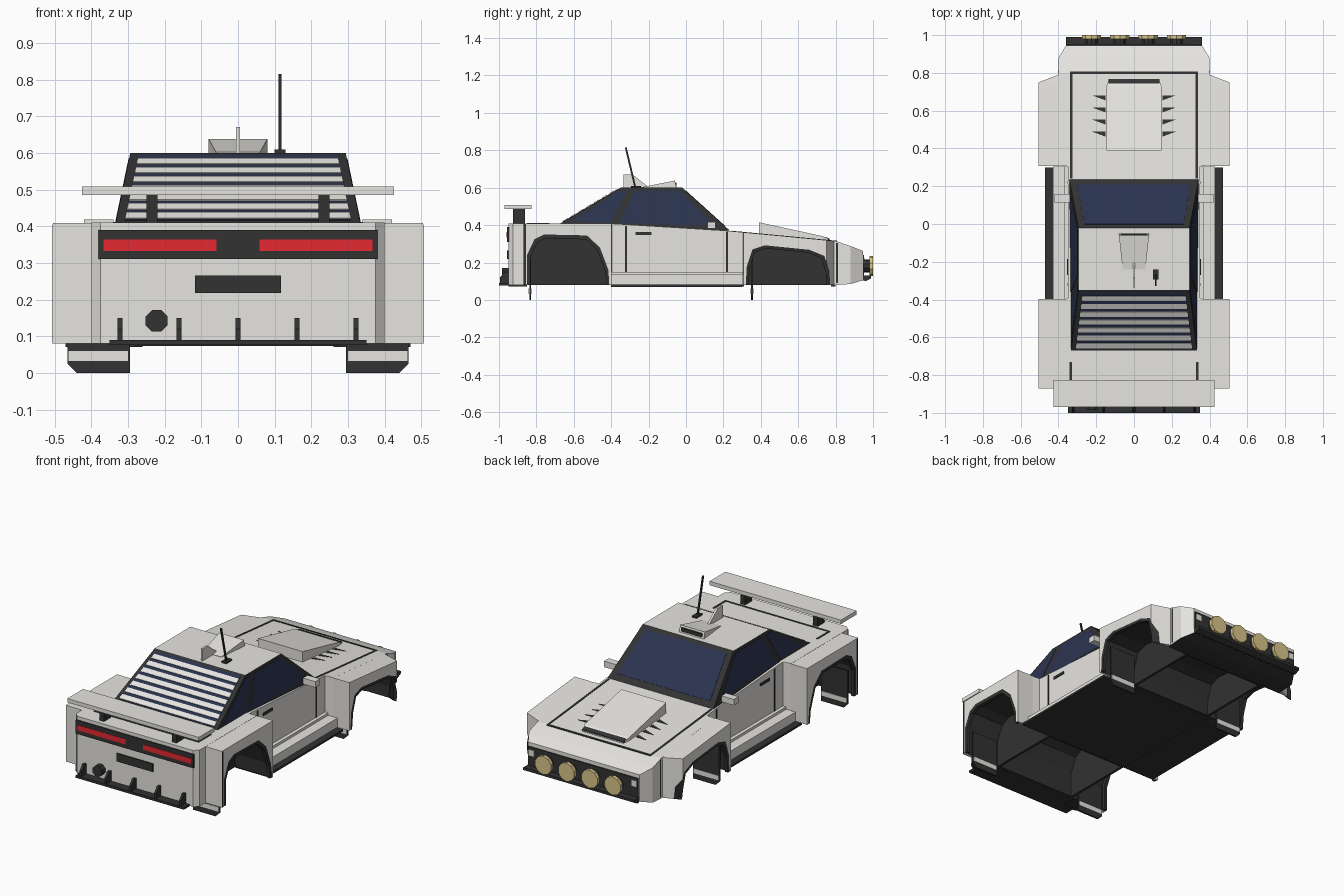
import bpy, bmesh, math
from mathutils import Vector

if "Cube" in bpy.data.objects:
    bpy.data.objects.remove(bpy.data.objects["Cube"])


def material(name, r, g, b):
    m = bpy.data.materials.new(name)
    m.diffuse_color = (r, g, b, 1)
    m.use_nodes = True
    m.node_tree.nodes["Principled BSDF"].inputs["Base Color"].default_value = m.diffuse_color
    return m


BODY = material("body_grey", 0.80, 0.785, 0.75)
BLACK = material("trim_black", 0.032, 0.032, 0.032)
GLASS = material("glass_blue", 0.024, 0.034, 0.08)
RED = material("lamp_red", 0.78, 0.022, 0.032)
TAN = material("lamp_tan", 0.70, 0.57, 0.26)


def mesh(name, verts, faces, *mats):
    bm = bmesh.new()
    vs = [bm.verts.new(v) for v in verts]
    for f in faces:
        bm.faces.new([vs[i] for i in f])
    bmesh.ops.recalc_face_normals(bm, faces=bm.faces)
    me = bpy.data.meshes.new(name)
    bm.to_mesh(me)
    bm.free()
    for m in mats:
        me.materials.append(m)
    ob = bpy.data.objects.new(name, me)
    bpy.context.collection.objects.link(ob)
    return ob


def bridge(name, a, b, *mats):
    n = len(a)
    faces = [range(n), range(n, 2 * n)]
    faces += [(i, (i + 1) % n, n + (i + 1) % n, n + i) for i in range(n)]
    return mesh(name, list(a) + list(b), faces, *mats)


def prism(name, pts, vec, *mats):
    return bridge(name, pts, [Vector(p) + Vector(vec) for p in pts], *mats)


def box(name, x0, x1, y0, y1, z0, z1, mat):
    return prism(name, [(x0, y0, z0), (x1, y0, z0), (x1, y1, z0), (x0, y1, z0)], (0, 0, z1 - z0), mat)


def loft(name, sections, *mats):
    # rectangular sections: y, x0, x1, z0, z1
    verts, faces = [], [(0, 1, 2, 3)]
    for y, x0, x1, z0, z1 in sections:
        verts += [(x0, y, z0), (x1, y, z0), (x1, y, z1), (x0, y, z1)]
    for k in range(len(sections) - 1):
        for i in range(4):
            j = (i + 1) % 4
            faces.append((4 * k + i, 4 * k + j, 4 * k + 4 + j, 4 * k + 4 + i))
    n = len(verts)
    faces.append((n - 4, n - 3, n - 2, n - 1))
    return mesh(name, verts, faces, *mats)


def disc(name, x, y0, y1, z, r, n, mat):
    pts = [(x + r * math.cos((i + .5) * math.tau / n), y0, z + r * math.sin((i + .5) * math.tau / n)) for i in range(n)]
    return prism(name, pts, (0, y1 - y0, 0), mat)


def make_cutter(name, arch, x0, x1):
    cutter = prism(name, [(x0, y, z) for y, z in arch], (x1 - x0, 0, 0), BLACK)
    cutter.hide_render = True
    cutter.hide_set(True)
    return cutter


def cut(ob, cutter):
    m = ob.modifiers.new("wheel_well", 'BOOLEAN')
    m.object = cutter
    m.solver = 'EXACT'
    m.material_mode = 'TRANSFER'


def hood_z(y):
    return 0.37 - (y - 0.22) * 0.0948


def hood_plate(name, pts):
    # thin black plate following the hood slope
    prism(name, [(x, y, hood_z(y) - .003) for x, y in pts], (0, 0, .005), BLACK)


# Main hull
hull = loft("hull", [(y, -w, w, a, b) for y, w, a, b in [
    (-.95, .375, .08, .41), (-.925, .40, .08, .41), (-.40, .40, .08, .41), (-.395, .35, .08, .408),
    (.22, .35, .08, .37), (.305, .35, .08, hood_z(.305)), (.31, .40, .08, hood_z(.31)),
    (.80, .40, .08, .315), (.88, .40, .085, .288), (.945, .36, .105, .262)]], BODY, BLACK)
for p in hull.data.polygons:
    if p.normal.z < -.5:
        p.material_index = 1

# Wheel wells, flares, arch trims and mud flaps
REAR = [(-.85, 0), (-.85, .24), (-.81, .325), (-.76, .35), (-.53, .345), (-.46, .28), (-.415, .16), (-.405, 0)]
FRONT = [(.315, 0), (.325, .18), (.355, .27), (.42, .292), (.66, .268), (.74, .235), (.765, .15), (.77, 0)]
# underside recess between the wells, leaving thin inner walls
for arch, tag in ((REAR, "rear_"), (FRONT, "front_")):
    cy = (arch[0][0] + arch[-1][0]) / 2
    cut(hull, make_cutter(tag + "axle_cutter", [(cy + (y - cy) * .97, z * .96) for y, z in arch], -.255, .255))
for s, side in ((1, "right"), (-1, "left")):
    rear = loft("rear_flare_" + side, [(y, s * .40, s * .505, .08, .409) for y in (-.87, -.397)], BODY, BLACK)
    front = loft("front_flare_" + side, [(.307, s * .40, s * .505, .08, hood_z(.31)),
                 (.75, s * .40, s * .505, .08, hood_z(.75)), (.79, s * .40, s * .402, .08, .315)], BODY, BLACK)
    for arch, flare, tag in ((REAR, rear, "rear_"), (FRONT, front, "front_")):
        cutter = make_cutter(tag + "well_cutter_" + side, arch, s * .27, s * .57)
        cut(hull, cutter)
        cut(flare, cutter)
        # arch lip: band between the arch and a smaller copy
        cy = (arch[0][0] + arch[-1][0]) / 2
        outer = [(y, max(z, .08)) for y, z in arch]
        inner = [(cy + (y - cy) * .92, .08 + (z - .08) * .92) for y, z in outer]
        lip = [(s * (.505 - max(0, y - .75) * 2.6), y, z) for y, z in outer + inner[::-1]]
        prism(tag + "arch_trim_" + side, lip, (-s * .02, 0, 0), BLACK)
    for y, top, tag in ((-.838, .22, "rear_"), (.347, .24, "front_")):
        prism(tag + "mud_flap_" + side, [(s * x, y, z) for x, z in
              [(.295, 0), (.44, 0), (.465, .025), (.465, top), (.295, top)]], (0, .01, 0), BLACK)
        xs = sorted((s * .30, s * .462))
        box(tag + "flap_band_" + side, *xs, y - .003, y + .013, .033, .06, BODY)

    # Sills, doors and mirrors
    def sbox(name, x0, x1, *rest):
        box(name + "_" + side, *sorted((s * x0, s * x1)), *rest)
    sbox("sill", .34, .43, -.40, .305, .08, .135, BODY)
    sbox("sill_upper", .34, .37, -.40, .305, .135, .15, BODY)
    sbox("sill_plate", .26, .47, -.40, .30, .07, .082, BLACK)
    sbox("door_seam_rear", .345, .353, -.325, -.315, .15, .395, BLACK)
    sbox("door_seam_front", .345, .353, .214, .224, .15, .365, BLACK)
    sbox("door_handle", .345, .355, -.27, -.185, .347, .362, BLACK)
    sbox("mirror", .34, .42, .115, .158, .383, .418, BODY)
    sbox("bumper_seam", .395, .402, .803, .813, .09, .305, BLACK)
    sbox("flare_seam", .497, .506, -.868, -.855, .08, .405, BLACK)
    # Hood and rear deck seams
    hood_plate("hood_seam_" + side, [(s * .326, .24), (s * .338, .24), (s * .338, .80), (s * .326, .80)])
    sbox("deck_seam", .329, .341, -.84, -.73, .405, .412, BLACK)
    # Hood vents
    for k in range(4):
        y = .47 + k * .064
        hood_plate("hood_vent_" + side, [(s * .152, y - .007), (s * .152, y + .019), (s * .222, y + .019)])
    # Wing struts, tail lamps, small headlamps
    sbox("wing_strut", .22, .25, -.925, -.86, .40, .49, BLACK)
    sbox("tail_lamp", .058, .367, -.959, -.95, .333, .364, RED)
    sbox("headlamp", .315, .35, .945, .955, .19, .225, BODY)
box("deck_seam_cross", -.341, .341, -.85, -.838, .405, .412, BLACK)
hood_plate("hood_seam_cross", [(-.338, .795), (.338, .795), (.338, .808), (-.338, .808)])
for y0, y1 in ((-.95, -.85), (-.40, .31), (.775, .80)):
    box("floor", -.28, .28, y0, y1, .073, .082, BLACK)


# Cabin: dark frame with light roof
def cabin_x(z):
    return .342 - (z - .37) * .21


ends = [(.235, .37), (-.02, .60), (-.35, .60), (-.67, .41)]
cabin = bridge("cabin", [(-cabin_x(z), y, z) for y, z in ends], [(cabin_x(z), y, z) for y, z in ends], BLACK, BODY)
for p in cabin.data.polygons:
    if p.normal.z > .95:
        p.material_index = 1


def slope_panel(name, low, high, t0, t1, margin, lift, mat):
    # plate lying on the front or rear slope, between two heights
    rows = [(low[0] + (high[0] - low[0]) * t, low[1] + (high[1] - low[1]) * t) for t in (t0, t1)]
    d = Vector((0, high[0] - low[0], high[1] - low[1])).normalized()
    n = Vector((0, -d.z, d.y)) if d.y > 0 else Vector((0, d.z, -d.y))
    (ya, za), (yb, zb) = rows
    xa, xb = cabin_x(za) - margin, cabin_x(zb) - margin
    pts = [Vector(p) - n * .003 for p in [(-xa, ya, za), (xa, ya, za), (xb, yb, zb), (-xb, yb, zb)]]
    prism(name, pts, n * (.003 + lift), mat)


slope_panel("windshield", ends[0], ends[1], .11, .93, .036, .002, GLASS)
slope_panel("rear_window", ends[3], ends[2], .03, .96, .024, .0015, GLASS)
for k in range(7):
    t = .045 + k * .13
    slope_panel("louver", ends[3], ends[2], t, t + .08, .024, .005, BODY)
for s in (1, -1):
    for name, pts in (("quarter_window", [(-.61, .422), (-.40, .412), (-.315, .583), (-.36, .583)]),
                      ("door_window", [(-.36, .41), (-.275, .585), (-.035, .585), (.155, .397)])):
        prism(name, [(s * (cabin_x(z) - .003), y, z) for y, z in pts], (s * .0045, 0, 0), GLASS)

# Hood scoop
loft("hood_scoop", [(.39, -.145, .145, .32, .415), (.73, -.145, .145, .30, .341),
                    (.77, -.13, .13, .30, .322)], BODY)
prism("hood_scoop_slot", [(-.135, .745, .31), (-.135, .745, .3375), (-.135, .768, .327), (-.135, .768, .31)],
      (.27, 0, 0), BLACK)

# Roof scoop, fin and antenna
bridge("roof_scoop", [(-.08, -.05, .598), (.08, -.05, .598), (.08, -.06, .638), (-.08, -.06, .638)],
       [(-.06, -.24, .598), (.06, -.24, .598), (.06, -.24, .602), (-.06, -.24, .602)], BODY)
box("roof_scoop_mouth", -.068, .068, -.06, -.05, .606, .628, BLACK)
prism("roof_fin", [(-.006, -.335, .595), (-.006, -.335, .67), (-.006, -.285, .67), (-.006, -.19, .595)],
      (.012, 0, 0), BODY)
box("antenna_base", .10, .13, -.295, -.24, .598, .609, BLACK)
prism("antenna", [(.111, -.277, .605), (.119, -.277, .605), (.119, -.267, .605), (.111, -.267, .605)],
      (0, -.05, .21), BLACK)

# Rear wing
box("wing", -.425, .425, -.97, -.825, .485, .508, BODY)

# Tail: lamp panel, plate, exhaust and diffuser
box("lamp_panel", -.38, .38, -.957, -.93, .31, .39, BLACK)
box("plate_recess", -.117, .117, -.957, -.94, .218, .265, BLACK)
disc("exhaust", -.222, -.985, -.94, .142, .032, 8, BLACK)
box("diffuser", -.35, .35, -1.0, -.94, .076, .09, BLACK)
for k in range(-2, 3):
    prism("diffuser_fin", [(k * .161 - .007, y, z) for y, z in
          [(-.94, .08), (-.995, .08), (-.995, .12), (-.97, .15), (-.94, .15)]], (.014, 0, 0), BLACK)

# Nose: grille, tray and four round lamps
box("grille", -.355, .355, .93, .952, .12, .24, BLACK)
prism("nose_tray", [(-.36, .92, .115), (-.36, .96, .10), (-.36, .99, .115), (-.36, .99, .13), (-.36, .94, .13)],
      (.72, 0, 0), BLACK)
for x in (-.225, -.075, .075, .225):
    disc("lamp_shell", x, .945, .982, .182, .035, 10, BLACK)
    disc("lamp_lens", x, .98, 1.0, .182, .054, 10, TAN)
